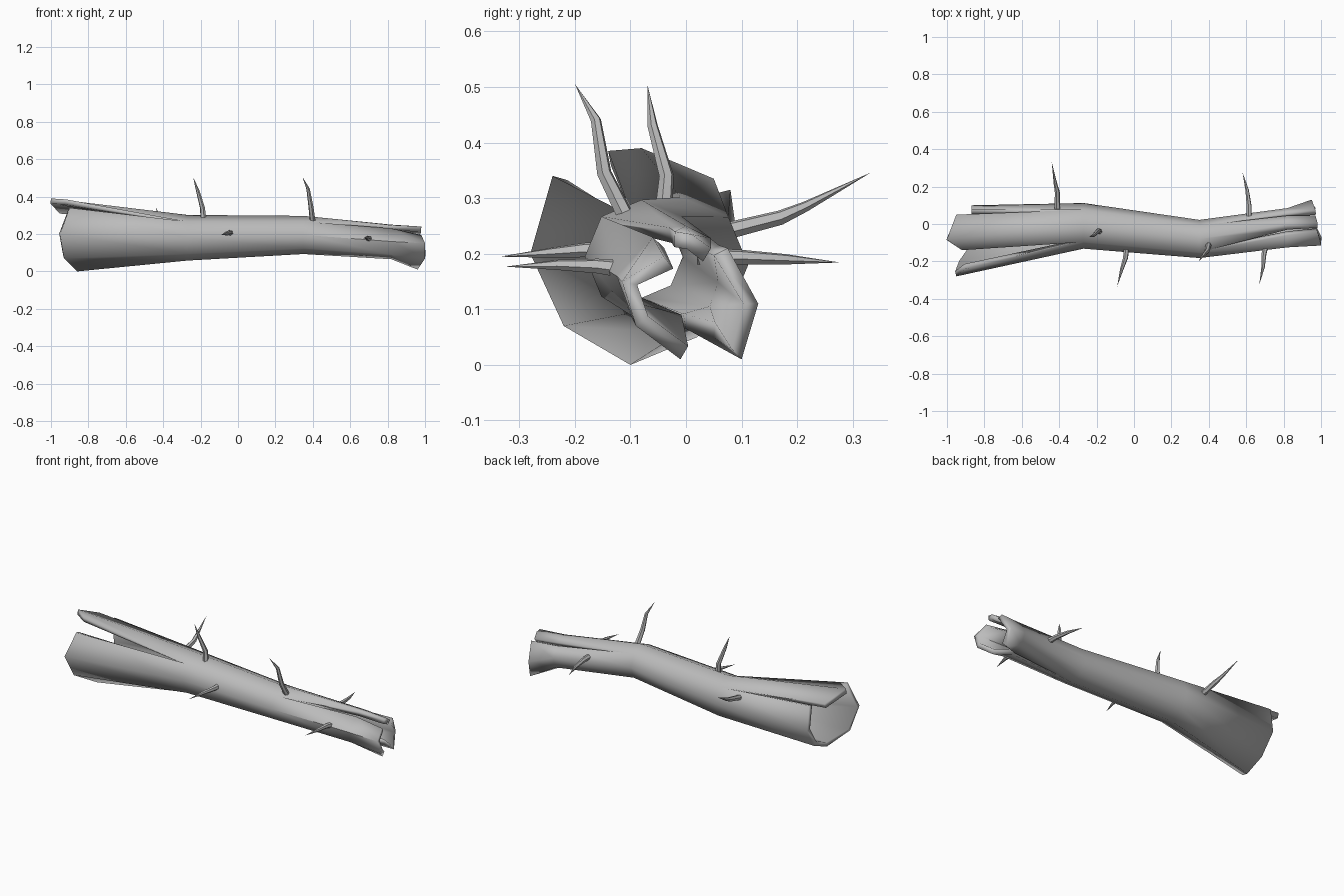
import bpy, bmesh, math
from mathutils import Vector

cube = bpy.data.objects.get("Cube")
if cube:
    bpy.data.objects.remove(cube)

wood = bpy.data.materials.new("grey_wood")
wood.use_nodes = True
colour = (0.5, 0.5, 0.5, 1)
wood.diffuse_color = colour
wood.node_tree.nodes["Principled BSDF"].inputs["Base Color"].default_value = colour


def ring(x, y, z, r):
    """Eight-sided cross-section of the trunk, counted from +y upward."""
    return [Vector((x, y + r * math.cos(k * math.pi / 4), z + r * math.sin(k * math.pi / 4)))
            for k in range(8)]


def skin(bm, rows):
    """Quads between consecutive rows of points; rows run toward +x."""
    grid = [[bm.verts.new(p) for p in row] for row in rows]
    for a, b in zip(grid, grid[1:]):
        for i in range(len(a) - 1):
            bm.faces.new((a[i], a[i + 1], b[i + 1], b[i]))
    return grid


def finish(bm, name, angle):
    bmesh.ops.remove_doubles(bm, verts=bm.verts, dist=0.0005)
    mesh = bpy.data.meshes.new(name)
    bm.to_mesh(mesh)
    bm.free()
    mesh.materials.append(wood)
    obj = bpy.data.objects.new(name, mesh)
    bpy.context.collection.objects.link(obj)
    bpy.ops.object.select_all(action='DESELECT')
    obj.select_set(True)
    bpy.context.view_layer.objects.active = obj
    bpy.ops.object.shade_smooth_by_angle(angle=math.radians(angle))
    return obj


def arc(points, first, count):
    return [points[(first + i) % 8] for i in range(count)]


# Hollow trunk: a bent tube whose ends split into panels
bm = bmesh.new()
wide = ring(-0.27, -0.01, 0.18, 0.122)
narrow = ring(0.35, -0.08, 0.195, 0.102)
skin(bm, [arc(wide, 0, 9), arc(narrow, 0, 9)])

# Wide end: large wrapping panel and a lifted top plank
skin(bm, [[(-0.9, -0.24, 0.34), (-0.95, -0.28, 0.2), (-0.93, -0.22, 0.07), (-0.86, -0.1, 0.0),
           (-0.86, 0.02, 0.05), (-0.87, 0.1, 0.17), (-0.87, 0.08, 0.315)], arc(wide, 3, 7)])
skin(bm, [[(-0.95, 0.05, 0.335), (-1.0, -0.08, 0.39), (-0.92, -0.14, 0.385)], arc(wide, 1, 3)])

# Narrow end: front, back and top panels with flared tips
skin(bm, [arc(narrow, 3, 4),
          [(0.82, -0.06, 0.23), (0.82, -0.125, 0.16), (0.82, -0.1, 0.09), (0.82, -0.02, 0.065)],
          [(0.98, -0.04, 0.195), (1.0, -0.115, 0.15), (1.0, -0.09, 0.07), (0.96, -0.01, 0.01)]])
skin(bm, [arc(narrow, 6, 4),
          [(0.82, 0.0, 0.065), (0.82, 0.06, 0.085), (0.82, 0.085, 0.15), (0.82, 0.06, 0.215)],
          [(0.93, 0.05, 0.05), (0.96, 0.1, 0.01), (0.95, 0.13, 0.11), (0.97, 0.075, 0.21)]])
skin(bm, [arc(narrow, 1, 3),
          [(0.82, 0.045, 0.228), (0.82, 0.0, 0.25), (0.82, -0.03, 0.247)],
          [(0.97, 0.045, 0.21), (0.98, 0.01, 0.235), (0.98, -0.02, 0.24)]])
trunk = finish(bm, "hollow_trunk", 50)
shell = trunk.modifiers.new("bark_thickness", 'SOLIDIFY')
shell.thickness = 0.028
shell.offset = -1


# Broken twigs: bent, tapering spikes
def twig(name, points, radius=0.016):
    pts = [Vector(p) for p in points]
    bm = bmesh.new()
    rows = []
    for i, p in enumerate(pts):
        along = (pts[min(i + 1, len(pts) - 1)] - pts[max(i - 1, 0)]).normalized()
        side = along.orthogonal().normalized()
        if i:
            side = (rows[-1][0] - pts[i - 1])
            side = (side - along * side.dot(along)).normalized()
        up = along.cross(side)
        r = radius * (1, 0.85, 0.6, 0.02)[i]
        rows.append([p + r * (side * math.cos(k * math.tau / 6) + up * math.sin(k * math.tau / 6))
                     for k in range(7)])
    skin(bm, rows)
    bmesh.ops.remove_doubles(bm, verts=bm.verts, dist=0.001)
    bmesh.ops.recalc_face_normals(bm, faces=bm.faces)
    finish(bm, name, 50)


twig("top_twig_right", [(-0.185, -0.04, 0.28), (-0.19, -0.035, 0.34),
                        (-0.215, -0.06, 0.43), (-0.24, -0.07, 0.505)])
twig("top_twig_left", [(0.4, -0.105, 0.26), (0.39, -0.147, 0.345),
                       (0.375, -0.162, 0.44), (0.345, -0.2, 0.505)])
twig("front_twig_right", [(-0.04, -0.12, 0.205), (-0.045, -0.18, 0.207),
                          (-0.065, -0.24, 0.202), (-0.09, -0.335, 0.195)])
twig("front_twig_left", [(0.705, -0.11, 0.172), (0.695, -0.16, 0.178),
                         (0.69, -0.23, 0.18), (0.67, -0.325, 0.177)])
twig("back_twig_right", [(-0.41, 0.07, 0.24), (-0.41, 0.17, 0.265),
                         (-0.42, 0.215, 0.285), (-0.44, 0.333, 0.346)])
twig("back_twig_left", [(0.615, 0.02, 0.196), (0.615, 0.1, 0.194),
                        (0.605, 0.18, 0.19), (0.58, 0.277, 0.184)])
